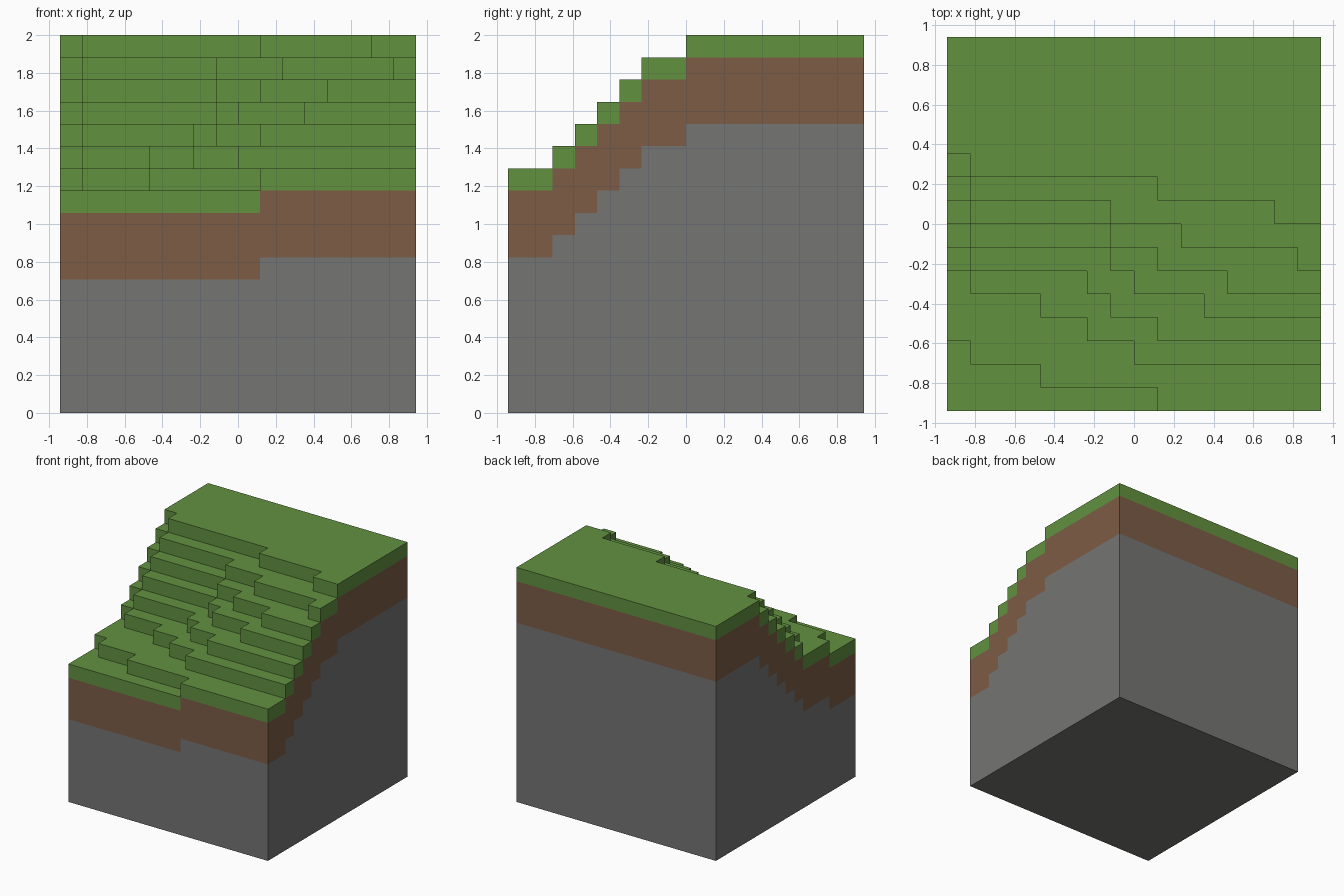
import bpy
import bmesh
from mathutils import Vector

cube = bpy.data.objects.get("Cube")
if cube:
    bpy.data.objects.remove(cube, do_unlink=True)

N = 16              # blocks along each side
CELL = 2 / 17       # block size
BASE = 10           # height of the lowest terrace in blocks
SOIL_DEPTH = 3      # soil blocks beneath the grass block

# Terrace edges, low to high: row at the left border, then the columns
# where the edge steps one row towards the front.
TERRACES = [
    (3, (1, 4, 9)),
    (6, (1, 4, 6, 8)),
    (7, (1, 6, 7, 9)),
    (8, (1, 7, 8, 11)),
    (9, (1, 7, 9, 12)),
    (10, (1, 7, 10, 15)),
    (11, (1, 9, 14)),
]


def height(i, j):
    """Column height in blocks; zero outside the terrain."""
    if not (0 <= i < N and 0 <= j < N):
        return 0
    return BASE + sum(j >= row - sum(i >= c for c in steps)
                      for row, steps in TERRACES)


def layer_of(k, top):
    """Layer of block k in a column of the given height."""
    if k == top - 1:
        return "grass_layer"
    return "soil_layer" if k >= top - 1 - SOIL_DEPTH else "stone_base"


def add_quad(bm, centre, u, v):
    """Unit block face spanned by u and v, facing along u x v."""
    corners = [centre + (a * u + b * v) / 2
               for a, b in ((-1, -1), (1, -1), (1, 1), (-1, 1))]
    bm.faces.new([bm.verts.new((p - Vector((N / 2, N / 2, 0))) * CELL)
                  for p in corners])


def make_material(name, rgb):
    mat = bpy.data.materials.new(name)
    mat.use_nodes = True
    mat.diffuse_color = (*rgb, 1)
    bsdf = next(n for n in mat.node_tree.nodes if n.type == 'BSDF_PRINCIPLED')
    bsdf.inputs["Base Color"].default_value = (*rgb, 1)
    return mat


materials = {
    "grass_layer": make_material("grass green", (0.122, 0.283, 0.051)),
    "soil_layer": make_material("soil brown", (0.205, 0.107, 0.061)),
    "stone_base": make_material("stone grey", (0.178, 0.178, 0.174)),
}
meshes = {name: bmesh.new() for name in materials}

# Exposed block faces of every column
X, Y, Z = Vector((1, 0, 0)), Vector((0, 1, 0)), Vector((0, 0, 1))
for i in range(N):
    for j in range(N):
        top = height(i, j)
        mid = Vector((i + 0.5, j + 0.5, 0))
        add_quad(meshes["grass_layer"], mid + top * Z, X, Y)
        add_quad(meshes["stone_base"], mid, Y, X)
        for d in (X, Y, -X, -Y):
            for k in range(height(i + int(d.x), j + int(d.y)), top):
                add_quad(meshes[layer_of(k, top)],
                         mid + d / 2 + (k + 0.5) * Z, Z.cross(d), Z)

# Weld each layer, merge its flat regions and make the objects
for name, bm in meshes.items():
    bmesh.ops.remove_doubles(bm, verts=bm.verts, dist=CELL / 100)
    bmesh.ops.dissolve_limit(bm, angle_limit=0.02, verts=bm.verts,
                             edges=bm.edges)
    mesh = bpy.data.meshes.new(name)
    bm.to_mesh(mesh)
    bm.free()
    mesh.materials.append(materials[name])
    bpy.context.collection.objects.link(bpy.data.objects.new(name, mesh))
